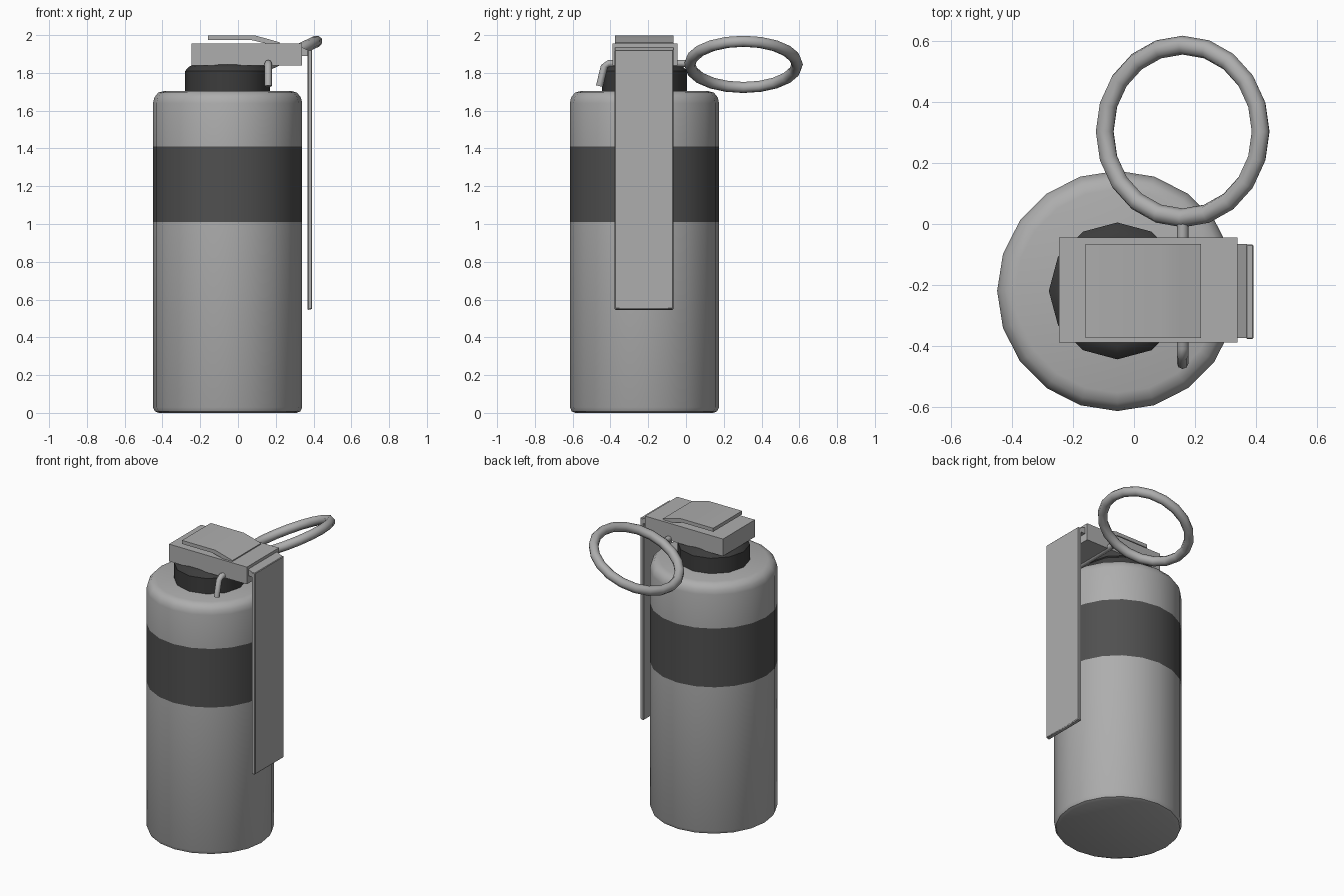
import bpy, bmesh, math
from mathutils import Vector

if "Cube" in bpy.data.objects:
    bpy.data.objects.remove(bpy.data.objects["Cube"])

CX, CY = -0.055, -0.22      # canister axis
PIN_X, PIN_Z = 0.16, 1.85   # pull pin axis


def material(name, v):
    m = bpy.data.materials.new(name)
    m.diffuse_color = (v, v, v, 1)
    m.use_nodes = True
    m.node_tree.nodes["Principled BSDF"].inputs["Base Color"].default_value = m.diffuse_color
    return m


STEEL = material("steel grey", 0.42)
BAND = material("band dark grey", 0.08)
BLACK = material("neck charcoal", 0.045)


def finish(name, bm, mats, angle=35):
    bmesh.ops.recalc_face_normals(bm, faces=bm.faces)
    me = bpy.data.meshes.new(name)
    bm.to_mesh(me)
    bm.free()
    for m in mats:
        me.materials.append(m)
    ob = bpy.data.objects.new(name, me)
    bpy.context.collection.objects.link(ob)
    bpy.ops.object.select_all(action='DESELECT')
    ob.select_set(True)
    bpy.context.view_layer.objects.active = ob
    bpy.ops.object.shade_smooth_by_angle(angle=math.radians(angle))
    return ob


def lathe(name, profile, sides, mats, rule=None):
    """Revolve (radius, z) points around the canister axis."""
    bm = bmesh.new()
    rings = []
    for r, z in profile:
        rings.append([bm.verts.new((CX + r * math.cos(i * math.tau / sides),
                                    CY + r * math.sin(i * math.tau / sides), z))
                      for i in range(sides)])
    for a, b in zip(rings, rings[1:]):
        for i in range(sides):
            j = (i + 1) % sides
            bm.faces.new((a[i], a[j], b[j], b[i]))
    bm.faces.new(rings[0])
    bm.faces.new(rings[-1])
    if rule:
        for f in bm.faces:
            f.material_index = rule(f.calc_center_median().z)
    return finish(name, bm, mats)


def extrude_y(name, outline, y0, y1, bevel=0):
    """Extrude an (x, z) outline between two y values."""
    bm = bmesh.new()
    face = bm.faces.new([bm.verts.new((x, y0, z)) for x, z in outline])
    out = bmesh.ops.extrude_face_region(bm, geom=[face])
    verts = [v for v in out["geom"] if isinstance(v, bmesh.types.BMVert)]
    bmesh.ops.translate(bm, verts=verts, vec=(0, y1 - y0, 0))
    if bevel:
        bmesh.ops.bevel(bm, geom=bm.edges[:], offset=bevel, segments=1, affect='EDGES')
    return finish(name, bm, [STEEL])


def rod(name, points, radius, sides=8):
    """Round bar through a few points, all in the plane of x = PIN_X."""
    bm = bmesh.new()
    pts = [Vector(p) for p in points]
    rings = []
    for k, p in enumerate(pts):
        d = (pts[min(k + 1, len(pts) - 1)] - pts[max(k - 1, 0)]).normalized()
        u = Vector((1, 0, 0))
        w = d.cross(u)
        rings.append([bm.verts.new(p + radius * (u * math.cos(t) + w * math.sin(t)))
                      for t in (i * math.tau / sides for i in range(sides))])
    for a, b in zip(rings, rings[1:]):
        for i in range(sides):
            j = (i + 1) % sides
            bm.faces.new((a[i], a[j], b[j], b[i]))
    bm.faces.new(rings[0])
    bm.faces.new(rings[-1])
    return finish(name, bm, [STEEL], 50)


# Canister with painted band
lathe("canister",
      [(0.365, 0), (0.385, 0.008), (0.395, 0.03), (0.395, 1.01), (0.395, 1.41),
       (0.395, 1.64), (0.388, 1.67), (0.368, 1.695), (0.335, 1.705)],
      20, [STEEL, BAND], lambda z: 1 if 1.02 < z < 1.4 else 0)

# Neck collar
lathe("neck", [(0.225, 1.70), (0.225, 1.81), (0.205, 1.832), (0.18, 1.845)], 12, [BLACK])

# Head block
extrude_y("head", [(-0.247, 1.838), (0.34, 1.838), (0.34, 1.955), (-0.247, 1.955)],
          -0.39, -0.045)

# Bent plate above the head
extrude_y("top_plate",
          [(-0.16, 1.974), (0.07, 1.974), (0.15, 1.955), (0.22, 1.945),
           (0.22, 1.962), (0.15, 1.982), (0.09, 1.998), (-0.16, 1.998)],
          -0.375, -0.065)

# Safety lever and the hinge strip that joins it to the head
extrude_y("lever", [(0.368, 0.545), (0.393, 0.55), (0.393, 1.922), (0.368, 1.922)],
          -0.378, -0.067, 0.004)
extrude_y("lever_hinge", [(0.33, 1.89), (0.372, 1.89), (0.372, 1.92), (0.33, 1.94)],
          -0.375, -0.065)

# Pull pin with its bent end
rod("pin", [(PIN_X, 0.02, PIN_Z), (PIN_X, -0.41, PIN_Z), (PIN_X, -0.432, 1.835),
            (PIN_X, -0.458, 1.73)], 0.019)

# Pull ring, tilted upward on the lever side
bpy.ops.mesh.primitive_torus_add(
    major_segments=20, minor_segments=8, major_radius=0.284, minor_radius=0.031,
    location=(PIN_X, 0.304, 1.845), rotation=(0, math.radians(-25.5), 0))
ring = bpy.context.object
ring.name = "pull_ring"
ring.data.materials.append(STEEL)
bpy.ops.object.shade_smooth_by_angle(angle=math.radians(50))
